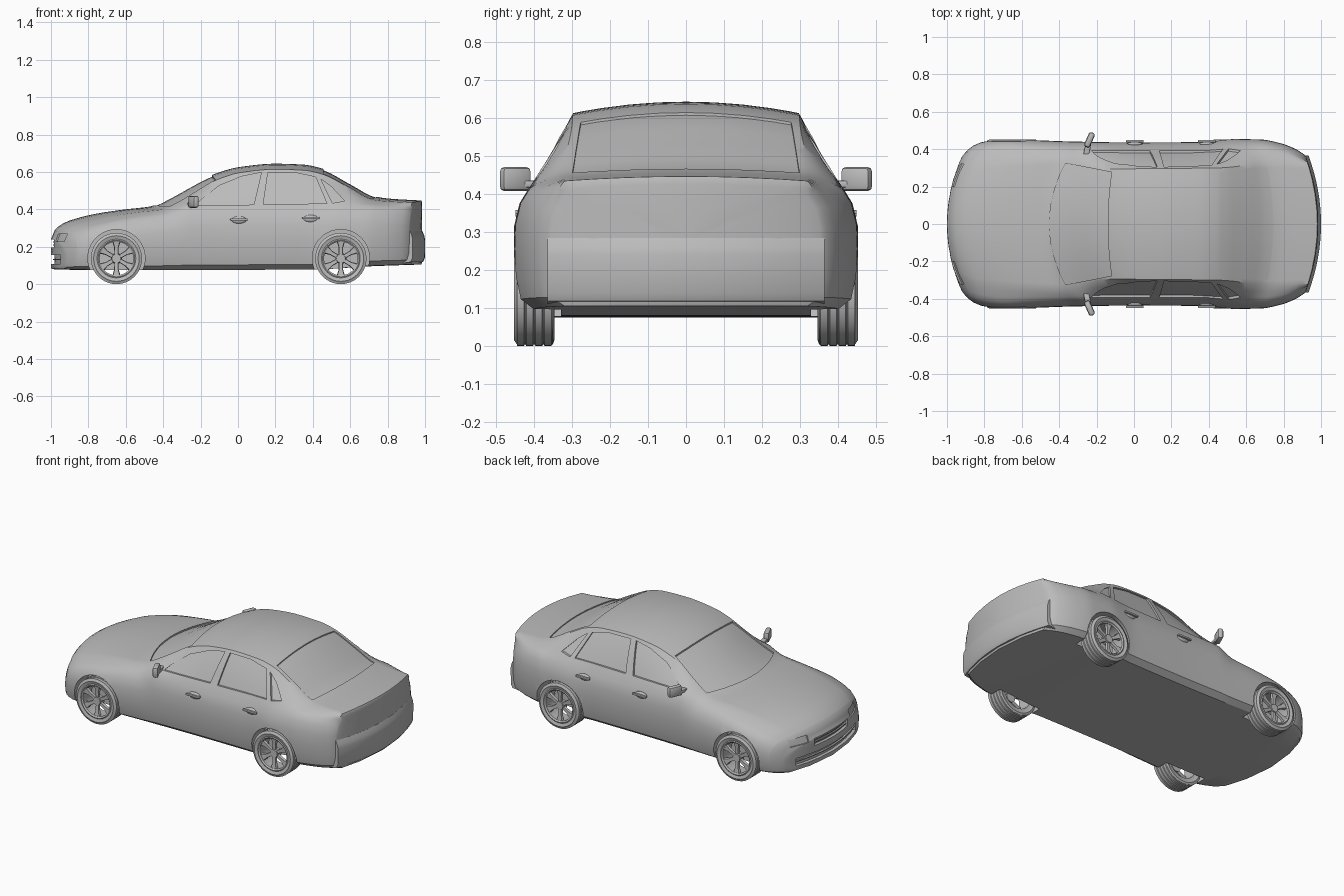
import bpy, bmesh, math
from mathutils import Vector, Matrix
from mathutils.bvhtree import BVHTree

cube = bpy.data.objects.get("Cube")
if cube:
    bpy.data.objects.remove(cube, do_unlink=True)

grey = bpy.data.materials.new("plain_grey")
grey.use_nodes = True
COLOUR = (0.5, 0.5, 0.5, 1)
grey.diffuse_color = COLOUR
grey.node_tree.nodes["Principled BSDF"].inputs["Base Color"].default_value = COLOUR


def curve(keys, x):
    """Smooth monotone curve through (x, value) keys."""
    if x <= keys[0][0]:
        return keys[0][1]
    if x >= keys[-1][0]:
        return keys[-1][1]
    d = [(b[1] - a[1]) / (b[0] - a[0]) for a, b in zip(keys, keys[1:])]
    m = [d[0]] + [2 * p * q / (p + q) if p * q > 0 else 0 for p, q in zip(d, d[1:])] + [d[-1]]
    i = next(k for k in range(len(d)) if x <= keys[k + 1][0])
    h = keys[i + 1][0] - keys[i][0]
    t = (x - keys[i][0]) / h
    u = 1 - t
    return (u * u * (1 + 2 * t) * keys[i][1] + t * u * u * h * m[i]
            + t * t * (1 + 2 * u) * keys[i + 1][1] - t * t * u * h * m[i + 1])


def loft(bm, rings, loop=False):
    """Skin closed rings; cap the ends unless the rings form a loop."""
    vs = [[bm.verts.new(p) for p in r] for r in rings]
    n = len(vs[0])
    pairs = list(zip(vs, vs[1:])) + ([(vs[-1], vs[0])] if loop else [])
    for a, b in pairs:
        for i in range(n):
            j = (i + 1) % n
            bm.faces.new((a[i], a[j], b[j], b[i]))
    if not loop:
        bm.faces.new(vs[0])
        bm.faces.new(vs[-1])


def box(bm, centre, size, rot=0, bevel=0.004):
    mat = Matrix.Translation(centre) @ Matrix.Rotation(rot, 4, 'Z') @ Matrix.Diagonal((*size, 1))
    vs = bmesh.ops.create_cube(bm, size=1, matrix=mat)["verts"]
    edges = list({e for v in vs for e in v.link_edges})
    bmesh.ops.bevel(bm, geom=edges, offset=bevel, segments=2, affect='EDGES', profile=0.5)


def finish(name, bm, mirror=False):
    bmesh.ops.recalc_face_normals(bm, faces=bm.faces)
    me = bpy.data.meshes.new(name)
    bm.to_mesh(me)
    me.materials.append(grey)
    ob = bpy.data.objects.new(name, me)
    bpy.context.collection.objects.link(ob)
    if mirror:
        ob.modifiers.new("Mirror", 'MIRROR').use_axis = (False, True, False)
    return ob


# Body shape along its length: centre height, floor, half widths, roof crown, plan curvature
TOP = [(-.995, .25), (-.98, .288), (-.95, .316), (-.9, .34), (-.75, .378), (-.6, .4), (-.47, .415),
       (-.45, .422), (-.14, .583), (-.1, .598), (0, .625), (.2, .644), (.35, .639), (.45, .618),
       (.6, .54), (.74, .468), (.8, .458), (.98, .447)]
FLOOR = [(-1, .08), (-.8, .075), (.4, .078), (.7, .095), (.98, .105)]
WIDTH = [(-.995, .37), (-.97, .415), (-.92, .44), (-.8, .455), (-.65, .448), (-.4, .44), (0, .436),
         (.35, .438), (.55, .455), (.75, .452), (.87, .43), (.94, .4), (.98, .37)]
ROOF = [(-1, .26), (-.9, .31), (-.55, .34), (-.44, .345), (-.15, .295), (.45, .3), (.75, .325), (.98, .32)]
CROWN = [(-1, .02), (-.5, .015), (-.2, .03), (.45, .03), (.72, .012), (.98, .012)]
BEND = [(-1, .6), (-.45, .6), (-.1, .15), (.1, 0), (.45, 0), (.75, -.35), (1, -.5)]


def section(x, s=1.0, push=0.0):
    top, low, w, wr = (curve(c, x) for c in (TOP, FLOOR, WIDTH, ROOF))
    edge = top - curve(CROWN, x)
    belt = min(.415, top - .045)
    wc = w - .04
    side = lambda f: low + f * (belt - low)
    half = [(0, low), (w * .5, low), (w - .05, low), (w - .015, side(.08)), (w - .003, side(.25)),
            (w, side(.5)), (w - .002, side(.7)), (w - .016, side(.88)), (wc, belt)]
    for t in (.33, .67):
        half.append((wc + (wr - wc) * t + .006, belt + (edge - belt) * t))
    half += [(wr * t, edge + (top - edge) * (1 - t * t)) for t in (1, .93, .75, .5, .25, 0)]
    ring = half + [(-y, z) for y, z in reversed(half[1:-1])]
    mid, b = (top + low) / 2, curve(BEND, x)
    return [(x + push + b * (y * s) ** 2, y * s, mid + (z - mid) * s) for y, z in ring]


body = bmesh.new()
xs = sorted([-.988, -.98, -.965, -.45] + [-.995 + 1.975 * i / 64 for i in range(65)])
caps = [(.05, .005), (.35, .005), (.65, .005), (.88, .004), (.96, .003)]
rings = [section(-.995, s, -p) for s, p in caps] + [section(x) for x in xs]
rings += [section(.98, s, p) for s, p in reversed(caps)]
loft(body, rings)
bmesh.ops.recalc_face_normals(body, faces=body.faces)
surface = BVHTree.FromBMesh(body)

# Recesses: wheel wells, glass, grille openings and lamps, all cut to follow the body
cuts = bmesh.new()
WHEEL_X, RADIUS = (-.65, .55), .137
for x in WHEEL_X:
    for s in (1, -1):
        m = Matrix.Translation((x, s * .48, RADIUS + .002)) @ Matrix.Rotation(math.pi / 2, 4, 'X')
        bmesh.ops.create_cone(cuts, cap_ends=True, segments=40, radius1=.153, radius2=.153, depth=.3, matrix=m)


def recess(columns, direction, depth, rows=5):
    """Sink an area, given as pairs of end points, below the surface."""
    d = Vector(direction)
    out = []
    for a, b in columns:
        a, b = Vector(a), Vector(b)
        line = []
        for k in range(rows + 1):
            p = a.lerp(b, k / rows)
            hit = surface.ray_cast(p - d * 2, d)[0]
            line.append(hit if hit else p)
        out.append([p + d * depth for p in line] + [p - d * .1 for p in reversed(line)])
    loft(cuts, out)


def spread(n):
    return [2 * i / n - 1 for i in range(n + 1)]


side_windows = [
    ([(-.23, .42), (-.12, .421), (0, .423), (.085, .425)], [(-.2, .45), (-.1, .527), (.02, .576), (.125, .597)]),
    ([(.135, .425), (.3, .428), (.475, .432)], [(.16, .598), (.3, .597), (.415, .573)]),
    ([(.505, .433), (.57, .445)], [(.442, .563), (.5, .52)])]
for s in (1, -1):
    for low, high in side_windows:
        recess([((a, 0, c), (e, 0, f)) for (a, c), (e, f) in zip(low, high)], (0, -s, 0), .012)
    recess([((0, s * y, .228), (0, s * y, .268)) for y in (.2, .24, .28, .32)], (1, 0, 0), .008, 3)
recess([((-.452 + .085 * t * t, .325 * t, 0), (-.14 + .02 * t * t, .277 * t, 0)) for t in spread(12)], (0, 0, -1), .009, 8)
recess([((.458, .277 * t, 0), (.745 - .03 * t * t, .3 * t, 0)) for t in spread(12)], (0, 0, -1), .007, 8)
recess([((0, .16 * t, .195), (0, .16 * t, .238)) for t in spread(8)], (1, 0, 0), .018, 2)
recess([((0, .29 * t, .108), (0, .29 * t, .155)) for t in spread(10)], (1, 0, 0), .02, 2)

car = finish("body", body)
cutter = finish("recess_cutter", cuts)
cutter.hide_render = True
mod = car.modifiers.new("Recesses", 'BOOLEAN')
mod.operation, mod.solver, mod.object = 'DIFFERENCE', 'EXACT', cutter
bpy.context.view_layer.objects.active = car
bpy.ops.object.modifier_apply(modifier=mod.name)
bpy.data.objects.remove(cutter, do_unlink=True)


def bar(name, x0, bend, half_width, profile):
    bm = bmesh.new()
    loft(bm, [[(x0 + o + bend * (half_width * t) ** 2, half_width * t, z) for o, z in profile] for t in spread(16)])
    return finish(name, bm)


# Bumper step at the back, slats in the openings at the front
bar("rear_bumper", .985, -.5, .365, [(-.04, .112), (.004, .118), (.014, .14), (.015, .24), (.011, .26), (0, .285), (-.04, .285)])
for name, z, w in (("grille_slat_low", .209, .16), ("grille_slat_high", .225, .16), ("intake_slat", .131, .29)):
    bar(name, -.99, .6, w, [(0, z - .003), (.015, z - .003), (.015, z + .003), (0, z + .003)])

# Wheels: grooved tyre, hollow rim and six spokes
tyre = [(.1, .046), (.122, .053), (.132, .046)]
for y in (.036, .012, -.012, -.036):
    tyre += [(RADIUS, y + .009), (RADIUS, y - .009), (.133, y - .011), (.133, y - .013)]
tyre += [(.122, -.053), (.1, -.046)]
rim = [(.104, .047), (.098, .05), (.09, .044), (.093, -.046), (.104, -.047)]


def spin(bm, profile, steps=40):
    turn = [2 * math.pi * i / steps for i in range(steps)]
    loft(bm, [[(r * math.cos(a), y, r * math.sin(a)) for r, y in profile] for a in turn], loop=True)


wheel = bmesh.new()
spin(wheel, tyre)
spin(wheel, rim)
hub = Matrix.Translation((0, .025, 0)) @ Matrix.Rotation(-math.pi / 2, 4, 'X')
bmesh.ops.create_cone(wheel, cap_ends=True, segments=24, radius1=.03, radius2=.024, depth=.034, matrix=hub)
for k in range(6):
    turn = Matrix.Rotation(math.pi / 3 * k + math.pi / 6, 4, 'Y')
    shape = [(.015, .011, .036), (.06, .012, .037), (.095, .023, .043)]
    loft(wheel, [[turn @ Vector(p) for p in ((r, y - .014, -w), (r, y, -w * .8), (r, y, w * .8), (r, y - .014, w))]
                 for r, w, y in shape])
first = finish("wheel", wheel)
for end, x in zip(("front", "rear"), WHEEL_X):
    for s, hand in ((1, "high_side"), (-1, "low_side")):
        ob = bpy.data.objects.new(f"{end}_wheel_{hand}", first.data)
        bpy.context.collection.objects.link(ob)
        ob.location = (x, s * .4, RADIUS)
        ob.rotation_euler = (0, 0, 0 if s > 0 else math.pi)
bpy.data.objects.remove(first, do_unlink=True)

# Wing mirrors
bm = bmesh.new()
box(bm, (-.238, .45, .44), (.034, .084, .064), -.42, .013)
box(bm, (-.25, .4, .427), (.03, .06, .018), -.2)
finish("wing_mirrors", bm, True)

# Door handles on oval dishes
bm = bmesh.new()
for x, z in ((.005, .343), (.39, .35)):
    dish = Matrix.Translation((x, .428, z)) @ Matrix.Diagonal((.04, .012, .02, 1))
    bmesh.ops.create_uvsphere(bm, u_segments=20, v_segments=10, radius=1, matrix=dish)
    box(bm, (x, .443, z + .003), (.094, .014, .012))
finish("door_handles", bm, True)

# Smooth shading with sharp creases
bpy.ops.object.select_all(action='DESELECT')
for ob in bpy.context.scene.objects:
    if ob.type == 'MESH':
        ob.select_set(True)
        bpy.context.view_layer.objects.active = ob
bpy.ops.object.shade_smooth_by_angle(angle=math.radians(32))
